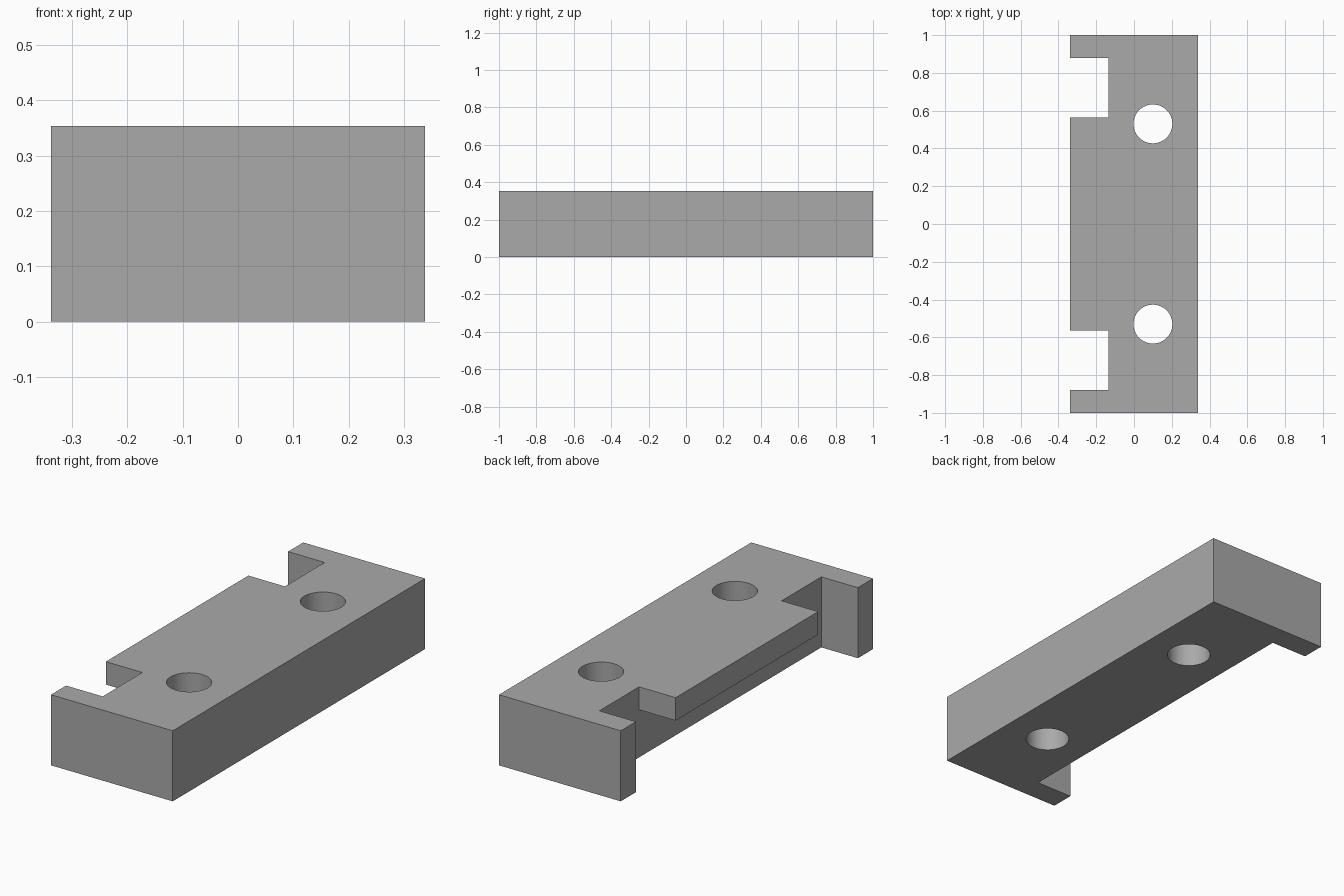
import bpy, bmesh, math
from mathutils import Vector

cube = bpy.data.objects.get("Cube")
if cube:
    bpy.data.objects.remove(cube, do_unlink=True)

HALF_W, HALF_L, HEIGHT = 0.338, 1.0, 0.354
WALL_X = -0.135            # inner wall of the recess
ARM_Y, TAB_Y = 0.88, 0.565  # inside of end arms, ends of central tab
TAB_Z = 0.239              # underside of the tab
HOLE_X, HOLE_Y, HOLE_R = 0.1, 0.53, 0.103

grey = bpy.data.materials.new("plain_grey")
grey.diffuse_color = (0.4, 0.4, 0.4, 1)
grey.use_nodes = True
grey.node_tree.nodes["Principled BSDF"].inputs["Base Color"].default_value = (0.4, 0.4, 0.4, 1)


def prism(name, points, offset):
    """Extrude a closed outline into a solid object."""
    bm = bmesh.new()
    face = bm.faces.new([bm.verts.new(p) for p in points])
    moved = bmesh.ops.extrude_face_region(bm, geom=[face])["geom"]
    bmesh.ops.translate(bm, vec=Vector(offset),
                        verts=[v for v in moved if isinstance(v, bmesh.types.BMVert)])
    bmesh.ops.recalc_face_normals(bm, faces=bm.faces)
    mesh = bpy.data.meshes.new(name)
    bm.to_mesh(mesh)
    bm.free()
    mesh.materials.append(grey)
    obj = bpy.data.objects.new(name, mesh)
    bpy.context.collection.objects.link(obj)
    return obj


def cut(target, cutter):
    """Subtract the cutter, then discard it."""
    cutter.hide_render = True
    mod = target.modifiers.new("cut", 'BOOLEAN')
    mod.operation = 'DIFFERENCE'
    mod.solver = 'EXACT'
    mod.object = cutter
    bpy.context.view_layer.objects.active = target
    bpy.ops.object.modifier_apply(modifier=mod.name)
    bpy.data.objects.remove(cutter, do_unlink=True)


# Solid block
block = prism("mounting_block",
              [(x, y, 0) for x, y in ((-HALF_W, -HALF_L), (HALF_W, -HALF_L),
                                      (HALF_W, HALF_L), (-HALF_W, HALF_L))],
              (0, 0, HEIGHT))

# Side recess: open below the tab, open to the top beside it
half = [(ARM_Y, -0.1), (ARM_Y, 0.5), (TAB_Y, 0.5), (TAB_Y, TAB_Z)]
outline = half + [(-y, z) for y, z in reversed(half)]
cut(block, prism("recess_cutter", [(-0.5, y, z) for y, z in outline],
                 (WALL_X + 0.5, 0, 0)))

# Two vertical through holes
SIDES = 48
for side in (-1, 1):
    ring = [(HOLE_X + HOLE_R * math.cos(i * math.tau / SIDES),
             side * HOLE_Y + HOLE_R * math.sin(i * math.tau / SIDES), -0.1)
            for i in range(SIDES)]
    cut(block, prism("hole_cutter", ring, (0, 0, HEIGHT + 0.2)))

# Smooth hole walls, crisp edges elsewhere
bpy.ops.object.select_all(action='DESELECT')
block.select_set(True)
bpy.context.view_layer.objects.active = block
bpy.ops.object.shade_smooth_by_angle(angle=math.radians(30))
